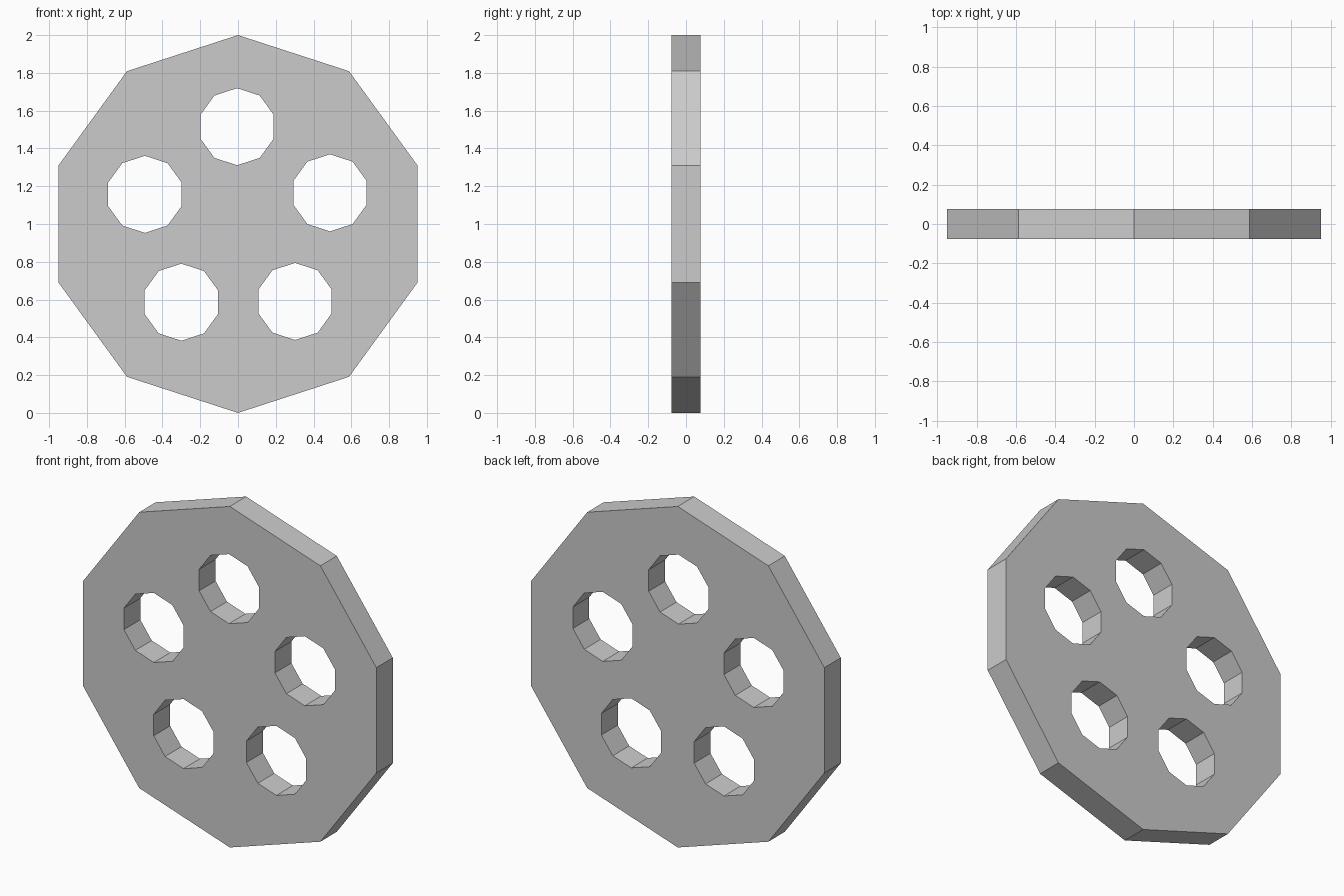
import bpy
from math import pi

if "Cube" in bpy.data.objects:
    bpy.data.objects.remove(bpy.data.objects["Cube"])

THICKNESS = 0.152


def decagon(name, x, z, radius, depth):
    """Ten-sided disc facing the front, with a corner at the top."""
    bpy.ops.mesh.primitive_cylinder_add(
        vertices=10, radius=radius, depth=depth,
        location=(x, 0, z), rotation=(pi / 2, 0, 0))
    obj = bpy.context.object
    obj.name = name
    bpy.ops.object.transform_apply(location=True, rotation=True, scale=True)
    return obj


# Main plate
plate = decagon("plate", 0, 1, 1, THICKNESS)

# Ring of five slightly off-centre round holes
holes = [(-0.005, 1.515), (0.487, 1.165), (0.302, 0.59),
         (-0.3, 0.586), (-0.493, 1.157)]
cutters = []
for i, (x, z) in enumerate(holes):
    cutter = decagon(f"hole_cutter_{i + 1}", x, z, 0.204, 1)
    cutter.hide_render = True
    cut = plate.modifiers.new(f"hole_{i + 1}", 'BOOLEAN')
    cut.operation = 'DIFFERENCE'
    cut.solver = 'EXACT'
    cut.object = cutter
    cutters.append(cutter)

# Apply the cuts and remove the cutters
bpy.ops.object.select_all(action='DESELECT')
plate.select_set(True)
bpy.context.view_layer.objects.active = plate
for i in range(len(holes)):
    bpy.ops.object.modifier_apply(modifier=f"hole_{i + 1}")
for cutter in cutters:
    bpy.data.objects.remove(cutter, do_unlink=True)
